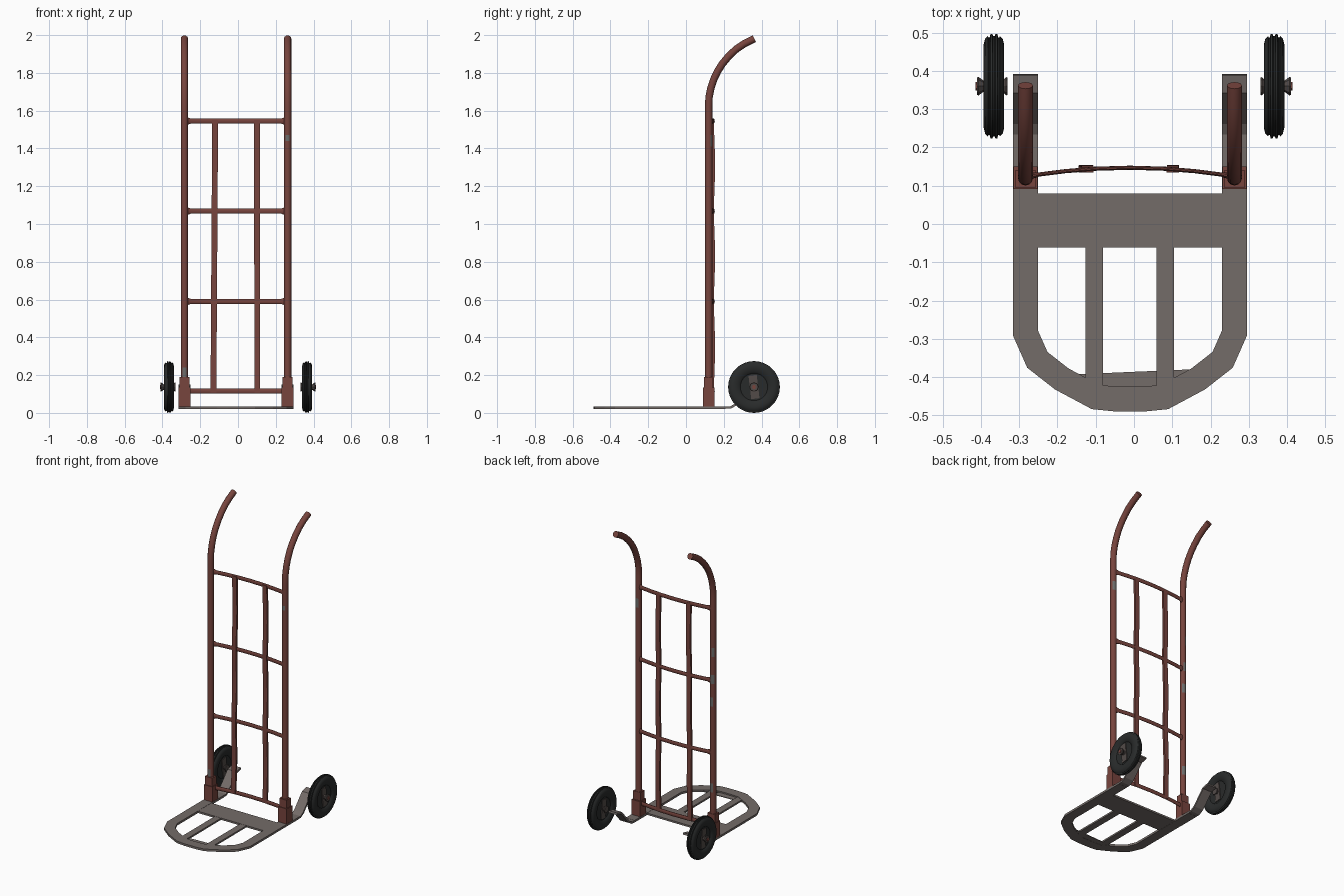
import bpy, bmesh, math
from mathutils import Vector, Matrix

if "Cube" in bpy.data.objects:
    bpy.data.objects.remove(bpy.data.objects["Cube"])


def material(name, rgb):
    m = bpy.data.materials.new(name)
    m.diffuse_color = (*rgb, 1)
    m.use_nodes = True
    m.node_tree.nodes["Principled BSDF"].inputs["Base Color"].default_value = m.diffuse_color
    return m


RED = material("red_paint", (0.185, 0.058, 0.047))
STEEL = material("grey_steel", (0.175, 0.150, 0.140))
CHIP = material("bare_metal_chip", (0.150, 0.150, 0.145))
RUBBER = material("black_rubber", (0.022, 0.024, 0.024))
HUB = material("dark_hub", (0.085, 0.070, 0.065))

X0, HALF = -0.0105, 0.273          # centre and half spacing of the two uprights


def finish(name, bm, mats, smooth=None):
    bmesh.ops.recalc_face_normals(bm, faces=bm.faces[:])
    me = bpy.data.meshes.new(name)
    bm.to_mesh(me)
    bm.free()
    ob = bpy.data.objects.new(name, me)
    bpy.context.collection.objects.link(ob)
    for m in mats:
        me.materials.append(m)
    if smooth:
        bpy.ops.object.select_all(action='DESELECT')
        ob.select_set(True)
        bpy.context.view_layer.objects.active = ob
        bpy.ops.object.shade_smooth_by_angle(angle=math.radians(smooth))
    return ob


def sweep(path, profile, axis, scales=None):
    """Sweep a closed profile (u across, v along axis) on a planar path, mitred."""
    bm = bmesh.new()
    axis = Vector(axis)
    pts = [Vector(p) for p in path]
    rings = []
    for i, p in enumerate(pts):
        a = (p - pts[i - 1]).normalized() if i else (pts[1] - p).normalized()
        b = (pts[i + 1] - p).normalized() if i < len(pts) - 1 else a
        t = (a + b).normalized()
        n = axis.cross(t) / max(t.dot(a), 0.5)
        s = scales[i] if scales else 1
        rings.append([bm.verts.new(p + n * u * s + axis * v * s) for u, v in profile])
    k = len(profile)
    for r, q in zip(rings, rings[1:]):
        for j in range(k):
            bm.faces.new((r[j], r[(j + 1) % k], q[(j + 1) % k], q[j]))
    bm.faces.new(rings[0])
    bm.faces.new(rings[-1])
    return bm


def rect(w, h):
    return [(-w / 2, -h / 2), (w / 2, -h / 2), (w / 2, h / 2), (-w / 2, h / 2)]


def circle(r, n):
    return [(r * math.cos(2 * math.pi * i / n), r * math.sin(2 * math.pi * i / n)) for i in range(n)]


def box(name, x, y, z, mat, rot=0):
    """Box from three (low, high) ranges, optionally turned about x."""
    bm = bmesh.new()
    c = Vector(((x[0] + x[1]) / 2, (y[0] + y[1]) / 2, (z[0] + z[1]) / 2))
    size = (x[1] - x[0], y[1] - y[0], z[1] - z[0], 1)
    bmesh.ops.create_cube(bm, size=1, matrix=Matrix.Translation(c)
                          @ Matrix.Rotation(rot, 4, 'X') @ Matrix.Diagonal(size))
    return finish(name, bm, [mat])


def lathe(name, profile, centre, side, mat, n=36, smooth=35):
    """Turn (radius, offset) points about an x axis; offset grows outwards."""
    bm = bmesh.new()
    rings = []
    for r, d in profile:
        rings.append([bm.verts.new((centre[0] + side * d, centre[1] + u, centre[2] + v))
                      for u, v in circle(r, n)])
    for a, b in zip(rings, rings[1:]):
        for j in range(n):
            bm.faces.new((a[j], a[(j + 1) % n], b[(j + 1) % n], b[j]))
    bm.faces.new(rings[0])
    bm.faces.new(rings[-1])
    return finish(name, bm, [mat], smooth)


# paint chips: side, low z, high z, facing direction
CHIPS = [(-1, 1.22, 1.29, (-0.5, 0.85)), (-1, 1.05, 1.11, (-0.3, 0.95)),
         (-1, 0.90, 0.95, (0.3, 0.95)), (-1, 0.17, 0.23, (0, -1)),
         (-1, 0.33, 0.39, (0.2, 0.95)), (1, 1.40, 1.46, (0.2, 0.97)),
         (1, 1.43, 1.46, (0, -1))]

bend = [(0.122, 1.67), (0.132, 1.72), (0.147, 1.765), (0.168, 1.81), (0.194, 1.85),
        (0.226, 1.888), (0.265, 1.925), (0.31, 1.955), (0.362, 1.981)]

for side, label in ((-1, "left"), (1, "right")):
    x = X0 + side * HALF

    # upright tube with curved handle
    path = [(x, 0.12, 0.03 + 0.03 * i) for i in range(54)] + [(x, y, z) for y, z in bend]
    bm = sweep(path, circle(0.0195, 12), (1, 0, 0))
    bmesh.ops.recalc_face_normals(bm, faces=bm.faces[:])
    for f in bm.faces:
        c = f.calc_center_median()
        for s, lo, hi, d in CHIPS:
            if s == side and lo < c.z < hi and f.normal.x * d[0] + f.normal.y * d[1] > 0.8:
                f.material_index = 1
    finish(label + "_upright", bm, [RED, CHIP], 40)

    # foot socket: wide base and narrower collar
    box(label + "_foot_socket", (x - 0.031, x + 0.031), (0.091, 0.15), (0.022, 0.135), RED)
    box(label + "_foot_collar", (x - 0.027, x + 0.027), (0.096, 0.14), (0.135, 0.19), RED)

    # bent arm rising from the base to the axle
    arm = [(0.20, 0.028), (0.235, 0.028), (0.265, 0.045), (0.345, 0.135), (0.39, 0.145)]
    finish(label + "_axle_arm", sweep([(x, y, z) for y, z in arm], rect(0.012, 0.065), (1, 0, 0)), [STEEL])

    # wheel: ribbed tyre, flared hub, slotted plate and nut
    c = (side * 0.366, 0.36, 0.137)
    half = [(0.03, 0.012), (0.072, 0.013), (0.080, 0.021), (0.108, 0.027), (0.124, 0.023),
            (0.131, 0.016), (0.127, 0.014), (0.128, 0.011), (0.136, 0.009), (0.137, 0.004), (0.131, 0.002)]
    tyre = [(r, -d) for r, d in half] + [(r, d) for r, d in reversed(half)]
    lathe(label + "_tyre", tyre, c, side, RUBBER)
    hub = [(0.022, -0.036), (0.024, -0.032), (0.013, -0.022), (0.016, -0.012), (0.016, 0.012),
           (0.013, 0.025), (0.024, 0.040), (0.023, 0.044)]
    lathe(label + "_hub", hub, c, side, HUB, 8, 20)
    lathe(label + "_axle_nut", [(0.011, 0.042), (0.011, 0.048)], c, side, RED, 6, 20)
    for d, tag in ((0.0145, "outer"), (-0.0145, "inner")):
        box(label + "_" + tag + "_wheel_plate", (c[0] + side * d - 0.003, c[0] + side * d + 0.003),
            (c[1] - 0.022, c[1] + 0.022), (c[2] - 0.062, c[2] + 0.062), HUB, 0.12)

# bowed rungs with flared weld ends
for i, z in enumerate((0.115, 0.59, 1.068, 1.545)):
    us = [-0.265, -0.252, -0.238, -0.17, -0.09, 0, 0.09, 0.17, 0.238, 0.252, 0.265]
    path = [(X0 + u, 0.125 + 0.022 * (1 - (u / 0.265) ** 2), z) for u in us]
    sc = [1.5, 1.4] + [1] * 7 + [1.4, 1.5]
    prof = [(u * 0.4, v) for u, v in circle(0.0135, 10)]
    finish("rung_%d" % (i + 1), sweep(path, prof, (0, 0, 1), sc), [RED], 45)

# two vertical slats, bulging backwards between rungs
for x_low, x_high, label in ((-0.130, -0.121, "left"), (0.102, 0.101, "right")):
    path = []
    for i in range(25):
        t = i / 24
        path.append((x_low + (x_high - x_low) * t, 0.141 + 0.006 * math.sin(3 * math.pi * t) ** 2,
                     0.108 + 1.442 * t))
    finish(label + "_back_slat", sweep(path, rect(0.014, 0.031), (1, 0, 0)), [RED], 30)

# U-shaped base frame, mitred flat bar
corner = [(0.273, 0.21), (0.273, -0.285), (0.242, -0.355), (0.178, -0.405), (0.09, -0.452), (0.04, -0.457)]
u_path = [(X0 - a, b, 0.028) for a, b in corner] + [(X0 + a, b, 0.028) for a, b in reversed(corner)]
finish("base_frame", sweep(u_path, rect(0.065, 0.014), (0, 0, 1)), [STEEL])

# base cross plate and two toe slats
box("base_cross_plate", (-0.262, 0.24), (-0.062, 0.08), (0.022, 0.034), STEEL)
for x, label in ((-0.104, "left"), (0.082, "right")):
    box(label + "_toe_slat", (x - 0.023, x + 0.023), (-0.44, -0.055), (0.022, 0.033), STEEL)

# thin wedge gusset under the toe
bm = bmesh.new()
bm.faces.new([bm.verts.new((x, y, 0.022)) for x, y in
              ((-0.16, -0.393), (0.19, -0.378), (0.17, -0.42), (-0.12, -0.43))])
g = bmesh.ops.extrude_face_region(bm, geom=bm.faces[:])
bmesh.ops.translate(bm, vec=(0, 0, 0.004), verts=[v for v in g["geom"] if isinstance(v, bmesh.types.BMVert)])
finish("toe_gusset", bm, [STEEL])
